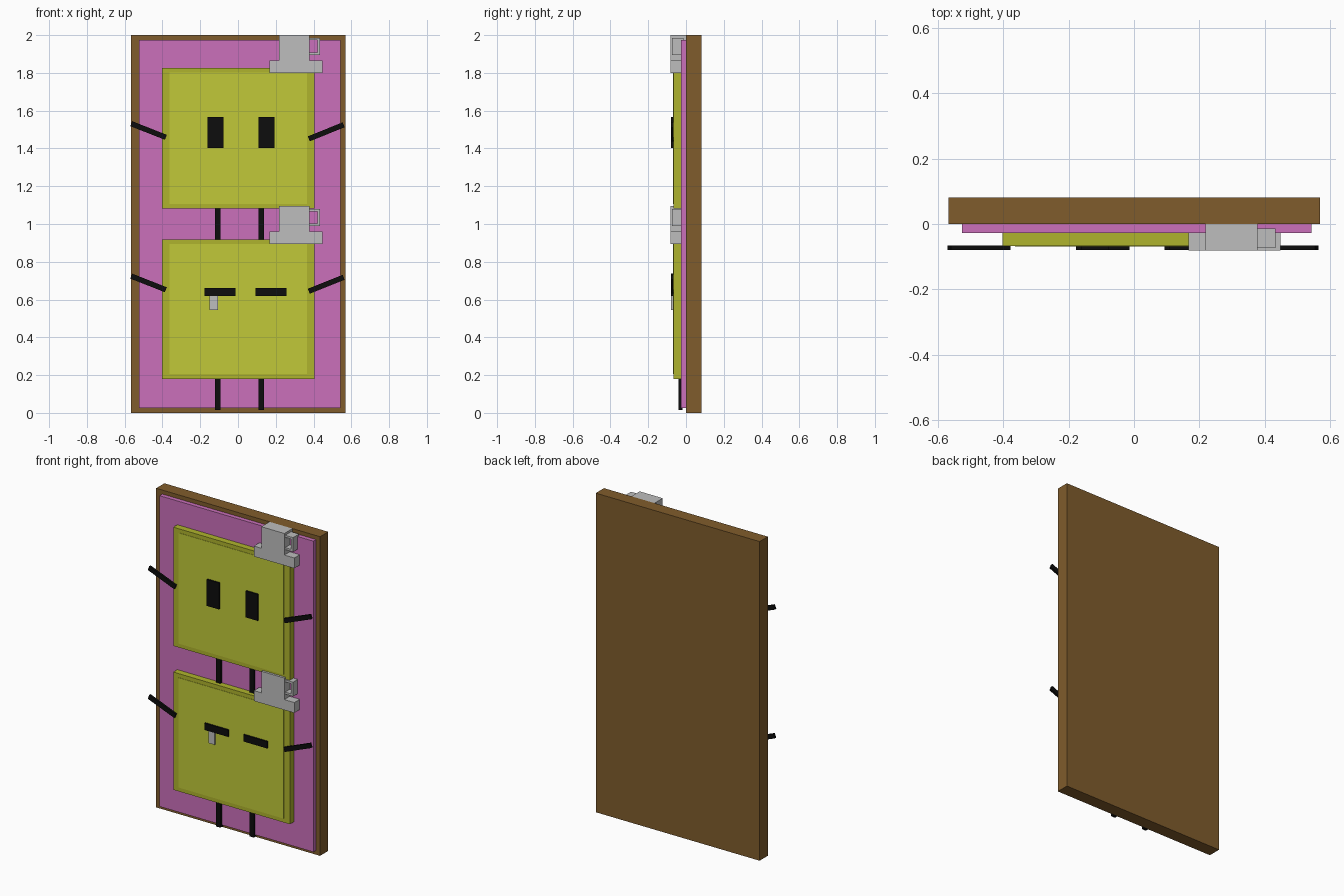
import bpy
import math

cube = bpy.data.objects.get("Cube")
if cube:
    bpy.data.objects.remove(cube, do_unlink=True)


def make_material(name, rgb):
    m = bpy.data.materials.new(name)
    m.use_nodes = True
    m.diffuse_color = (*rgb, 1)
    m.node_tree.nodes["Principled BSDF"].inputs["Base Color"].default_value = (*rgb, 1)
    return m


brown = make_material("wood brown", (0.216, 0.107, 0.025))
pink = make_material("pink", (0.597, 0.162, 0.497))
yellow = make_material("yellow", (0.533, 0.584, 0.040))
olive = make_material("yellow border", (0.430, 0.456, 0.026))
grey = make_material("light grey", (0.515, 0.515, 0.515))
black = make_material("black", (0.004, 0.004, 0.004))


def box(name, x, y, z, mat, tilt=0):
    """Box from (min, max) spans, optionally tilted about the y axis."""
    spans = (x, y, z)
    bpy.ops.mesh.primitive_cube_add(size=1, location=[(a + b) / 2 for a, b in spans])
    ob = bpy.context.object
    ob.name = name
    ob.scale = [b - a for a, b in spans]
    ob.rotation_euler.y = tilt
    ob.data.materials.append(mat)
    return ob


def bar(name, p, q, width, y, mat):
    """Flat bar between two (x, z) points."""
    cx, cz = (p[0] + q[0]) / 2, (p[1] + q[1]) / 2
    dx, dz = q[0] - p[0], q[1] - p[1]
    half = math.hypot(dx, dz) / 2
    return box(name, (cx - half, cx + half), y, (cz - width / 2, cz + width / 2),
               mat, -math.atan2(dz, dx))


# Backing board and pink panel
box("backing_board", (-0.567, 0.569), (0, 0.081), (0, 2), brown)
box("pink_panel", (-0.525, 0.542), (-0.027, 0), (0.027, 1.975), pink)

FACE_Y = (-0.080, -0.066)


def figure(tag, bottom, top, arm_z, leg_bottom, hat_top):
    # Square body with a slightly lighter centre plate
    box(tag + "_body", (-0.402, 0.406), (-0.067, -0.027), (bottom, top), olive)
    box(tag + "_body_centre", (-0.363, 0.365), (-0.069, -0.066),
        (bottom + 0.025, top - 0.025), yellow)
    # Arms
    bar(tag + "_right_arm", (-0.565, arm_z), (-0.382, arm_z - 0.072), 0.028, FACE_Y, black)
    bar(tag + "_left_arm", (0.375, arm_z - 0.080), (0.559, arm_z - 0.006), 0.028, FACE_Y, black)
    # Legs
    for side, x in (("right", -0.108), ("left", 0.123)):
        box(f"{tag}_{side}_leg", (x - 0.015, x + 0.015), (-0.041, -0.018),
            (leg_bottom, bottom + 0.02), black)
    # Hat: brim, crown and a squared handle loop
    t = hat_top
    hy = (-0.081, 0)
    box(tag + "_hat_brim", (0.167, 0.447), hy, (t - 0.200, t - 0.135), grey)
    box(tag + "_hat_crown", (0.218, 0.378), hy, (t - 0.135, t), grey)
    ly = (-0.073, -0.014)
    box(tag + "_handle_top", (0.378, 0.433), ly, (t - 0.027, t - 0.014), grey)
    box(tag + "_handle_bottom", (0.378, 0.433), ly, (t - 0.104, t - 0.091), grey)
    box(tag + "_handle_side", (0.420, 0.433), ly, (t - 0.091, t - 0.027), grey)


figure("upper", 1.082, 1.826, 1.531, 0.90, 2.0)
figure("lower", 0.180, 0.918, 0.724, 0.015, 1.094)

# Open eyes above, closed eyes below
for side, x in (("right", -0.119), ("left", 0.150)):
    box(f"upper_{side}_eye", (x - 0.042, x + 0.042), FACE_Y, (1.402, 1.567), black)
for side, x in (("right", -0.095), ("left", 0.175)):
    box(f"lower_{side}_eye", (x - 0.082, x + 0.082), FACE_Y, (0.620, 0.662), black)

# Small grey tab below the closed eye
box("grey_tab", (-0.150, -0.106), FACE_Y, (0.545, 0.620), grey)
